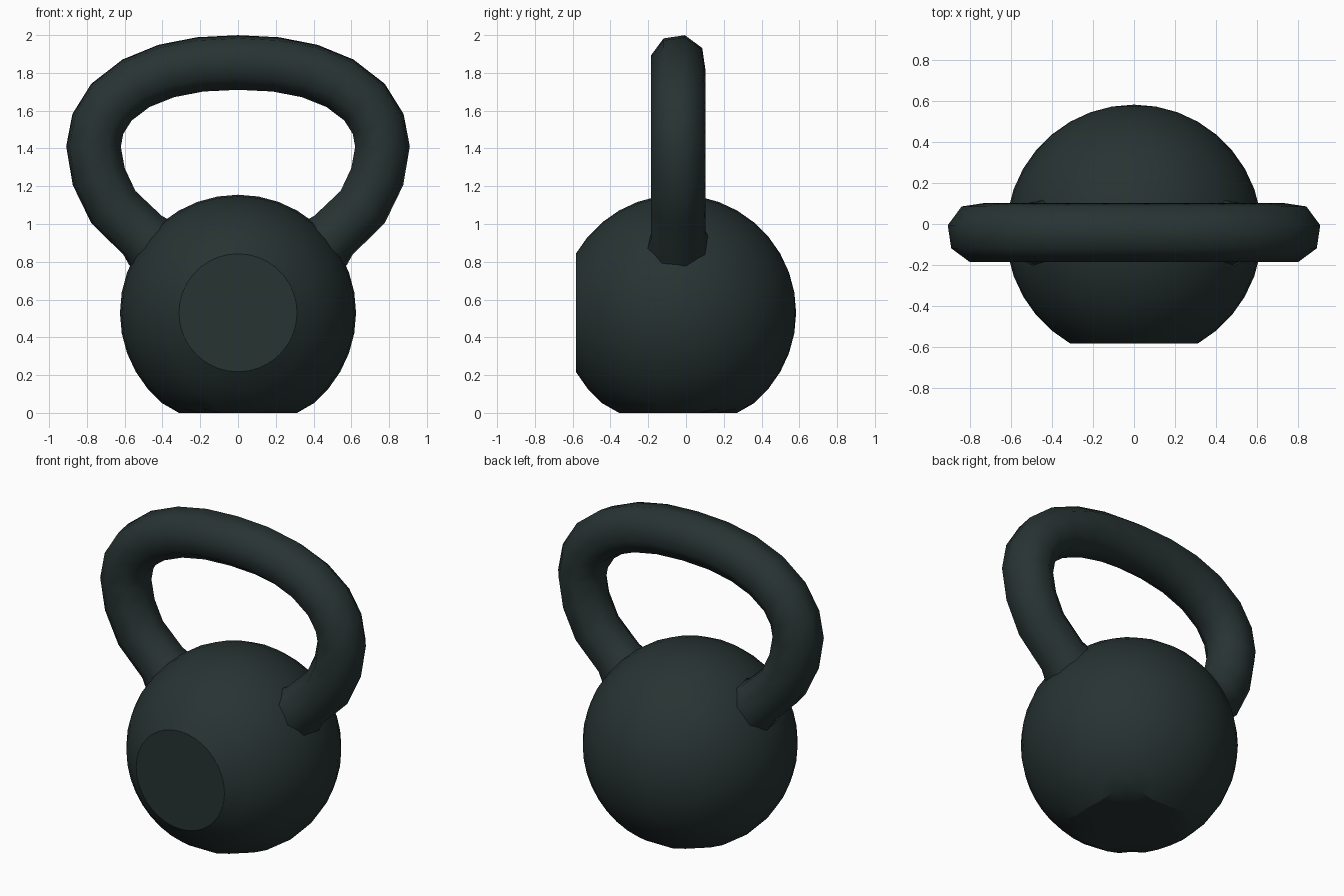
import bpy
import bmesh
from math import sin, cos, radians
from mathutils import Matrix, Vector

cube = bpy.data.objects.get("Cube")
if cube:
    bpy.data.objects.remove(cube, do_unlink=True)

CENTRE = Vector((0, -0.042, 0.53))
RADIUS = 0.625

iron = bpy.data.materials.new("dark grey iron")
iron.use_nodes = True
iron.diffuse_color = (0.02, 0.033, 0.032, 1)
iron.node_tree.nodes["Principled BSDF"].inputs["Base Color"].default_value = iron.diffuse_color


def finish(bm, name, angle):
    bmesh.ops.recalc_face_normals(bm, faces=bm.faces)
    mesh = bpy.data.meshes.new(name)
    bm.to_mesh(mesh)
    bm.free()
    mesh.materials.append(iron)
    obj = bpy.data.objects.new(name, mesh)
    bpy.context.collection.objects.link(obj)
    bpy.ops.object.select_all(action='DESELECT')
    obj.select_set(True)
    bpy.context.view_layer.objects.active = obj
    bpy.ops.object.shade_smooth_by_angle(angle=radians(angle))


# Ball: sphere with its poles front to back, flattened at the front and base
bm = bmesh.new()
bmesh.ops.create_uvsphere(bm, u_segments=36, v_segments=18, radius=RADIUS,
                          matrix=Matrix.Translation(CENTRE) @ Matrix.Rotation(radians(90), 4, 'X'))
front = CENTRE.y - RADIUS * cos(radians(30))
for v in bm.verts:
    v.co.y = max(v.co.y, front)
    v.co.z = max(v.co.z, 0)
bmesh.ops.dissolve_limit(bm, angle_limit=radians(0.5), verts=bm.verts, edges=bm.edges)
finish(bm, "ball", 28)

# Handle: eight-sided tube along a mirrored path, flared where it meets the ball
half = [(0.2, 1.845), (0.38, 1.81), (0.54, 1.745), (0.67, 1.645), (0.742, 1.53),
        (0.765, 1.41), (0.737, 1.25), (0.66, 1.09), (0.505, 0.94), (0.465, 0.90), (0.38, 0.82)]
path = [(-x, z) for x, z in reversed(half)] + [(0, 1.855)] + half
path = [Vector((x, CENTRE.y, z)) for x, z in path]
last = len(path) - 1
bm = bmesh.new()
rings = []
for i, p in enumerate(path):
    before = (p - path[max(i - 1, 0)]).normalized()
    after = (path[min(i + 1, last)] - p).normalized()
    along = (before + after).normalized()
    outward = Vector((-along.z, 0, along.x))
    r = 0.166 if min(i, last - i) < 2 else 0.149
    ring = []
    for k in range(8):
        a = radians(31 + 45 * k)
        ring.append(bm.verts.new(p + outward * r * sin(a) + Vector((0, r * cos(a), 0))))
    rings.append(ring)
for a, b in zip(rings, rings[1:]):
    for k in range(8):
        n = (k + 1) % 8
        bm.faces.new((a[k], a[n], b[n], b[k]))
bm.faces.new(rings[0])
bm.faces.new(rings[-1])
finish(bm, "handle", 65)
